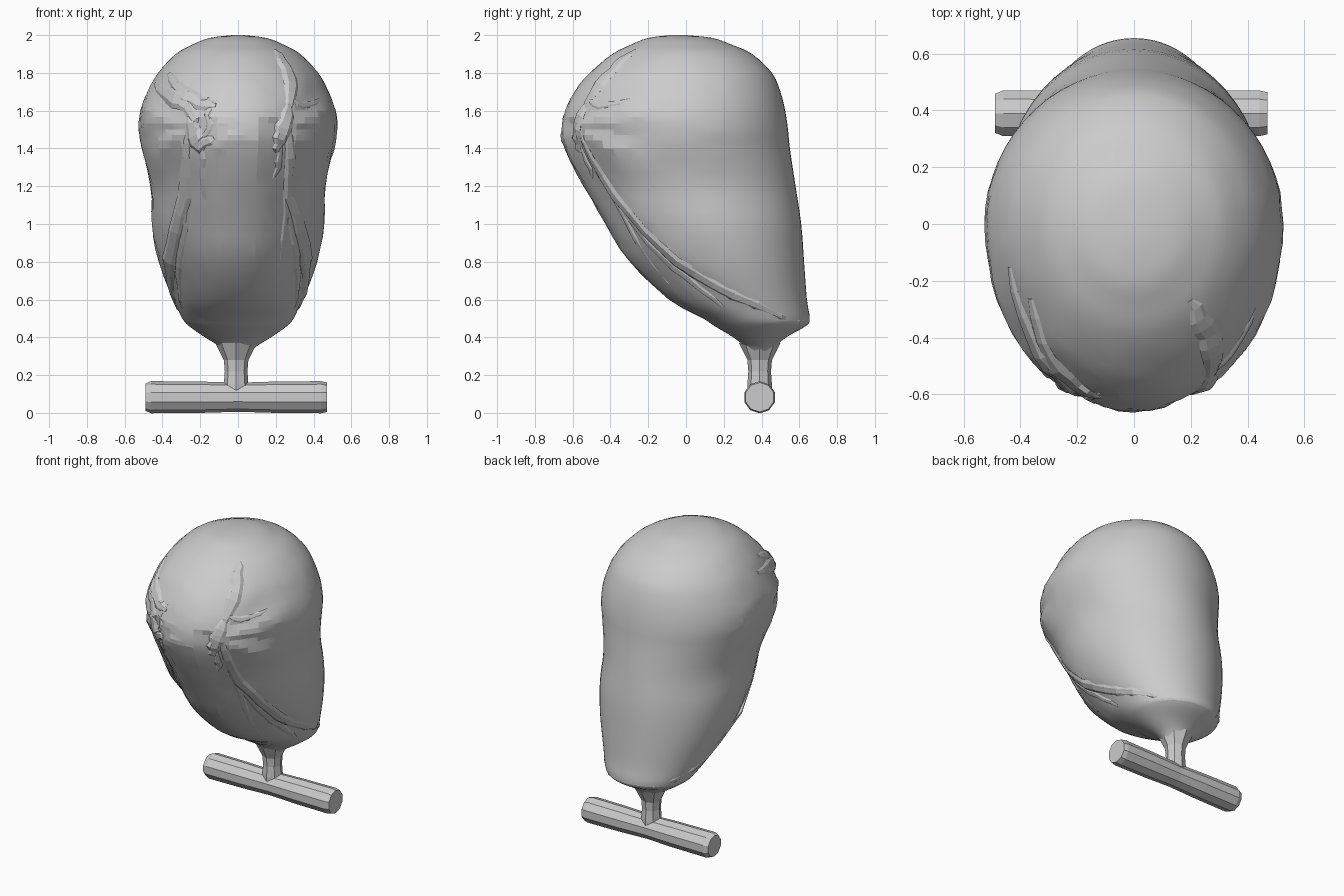
import bpy, bmesh, math, random
from mathutils import Vector
from mathutils.bvhtree import BVHTree

if "Cube" in bpy.data.objects:
    bpy.data.objects.remove(bpy.data.objects["Cube"])

random.seed(4)

# z, front y, back y, half width, y of widest point
LEVELS = [
    (2.0, -.08, .0, .03, -.04), (1.985, -.20, .14, .15, -.03), (1.95, -.29, .24, .24, -.02),
    (1.9, -.39, .35, .33, 0), (1.8, -.51, .455, .425, 0), (1.7, -.59, .50, .48, 0),
    (1.6, -.64, .525, .515, 0), (1.5, -.66, .54, .525, 0), (1.4, -.645, .55, .51, 0),
    (1.2, -.54, .58, .462, .05), (1.0, -.425, .61, .457, .12), (.8, -.30, .625, .42, .2),
    (.6, -.09, .64, .345, .3), (.5, .09, .655, .295, .37), (.46, .15, .635, .26, .39),
    (.4, .25, .53, .175, .39), (.35, .31, .475, .095, .39), (.31, .33, .45, .06, .39)]
# Hood seam seen from the side (y, z)
SEAM = [(-.58, 1.55), (-.50, 1.35), (-.30, 1.05), (-.05, .80), (.25, .62), (.60, .48)]


def spline(rows, steps):
    """Catmull-Rom samples through rows of numbers."""
    out = []
    for i in range(len(rows) - 1):
        p = [rows[max(0, min(len(rows) - 1, i + k))] for k in (-1, 0, 1, 2)]
        for s in range(steps):
            t = s / steps
            out.append(tuple(.5 * (2 * b + (c - a) * t + (2 * a - 5 * b + 4 * c - d) * t * t
                             + (3 * b - a - 3 * c + d) * t ** 3) for a, b, c, d in zip(*p)))
    return out + [tuple(rows[-1])]


def loft(name, rings, smooth=None):
    bm = bmesh.new()
    vr = [[bm.verts.new(p) for p in r] for r in rings]
    n = len(vr[0])
    for a, b in zip(vr, vr[1:]):
        for i in range(n):
            bm.faces.new((a[i], a[(i + 1) % n], b[(i + 1) % n], b[i]))
    bm.faces.new(vr[0][::-1])
    bm.faces.new(vr[-1])
    bmesh.ops.recalc_face_normals(bm, faces=bm.faces[:])
    me = bpy.data.meshes.new(name)
    bm.to_mesh(me)
    bm.free()
    ob = bpy.data.objects.new(name, me)
    bpy.context.collection.objects.link(ob)
    if smooth:
        bpy.ops.object.select_all(action='DESELECT')
        ob.select_set(True)
        bpy.context.view_layer.objects.active = ob
        bpy.ops.object.shade_smooth_by_angle(angle=math.radians(smooth))
    return ob


def seam_y(z):
    for (y0, z0), (y1, z1) in zip(SEAM, SEAM[1:]):
        if z1 <= z <= z0:
            return y0 + (y1 - y0) * (z0 - z) / (z0 - z1)
    return None


# Sack-shaped body with a recessed front panel and fanned folds
rings = []
for z, f, b, w, c in spline(LEVELS, 3):
    ring = []
    for i in range(60):
        a = 2 * math.pi * i / 60
        x, s = w * math.cos(a), math.sin(a)
        y = c + s * ((b - c) if s > 0 else (c - f))
        k = 1.0
        ys = seam_y(z)
        if ys is not None and y < ys:
            fade = max(0, min(1, (z - .5) / .2)) * max(0, min(1, (abs(x) - .1) / .15))
            k -= .045 * min(1, (ys - y) / .05) * fade
        dy, dz = y + .62, z - 1.52
        r = math.hypot(dy, dz)
        side = max(0, min(1, (abs(x) - .15) / .15))
        k += .018 * side * math.sin(9 * math.atan2(dz, dy)) * math.exp(-((r - .3) / .2) ** 2)
        if y < .2 and .45 < z < 1.9:   # crumpled front cloth
            k += random.uniform(-.006, .006)
        ring.append((x * k, c + (y - c) * k, z))
    rings.append(ring)
body = loft("sack_body", rings, 12)
bvh = BVHTree.FromPolygons([v.co for v in body.data.vertices],
                           [p.vertices for p in body.data.polygons])


def fold(name, pts, radius, origin, jitter=.008):
    """Crumpled ridge laid on the body where the rays origin(p) hit it."""
    path = []
    for p in spline(pts, 3):
        o, d = origin(p)
        hit = bvh.ray_cast(o, d)
        if hit[0]:
            path.append(hit[0])
    rings, n = [], len(path)
    for i, p in enumerate(path):
        t = (path[min(i + 1, n - 1)] - path[max(i - 1, 0)]).normalized()
        nrm = bvh.find_nearest(p)[1]
        side = t.cross(nrm).normalized()
        r = radius * (.25 + .75 * math.sin(math.pi * i / (n - 1))) * random.uniform(.8, 1.15)
        off = side * random.uniform(-jitter, jitter)
        rings.append([p + off + side * (1.9 * r * math.cos(q)) + nrm * (.7 * r * math.sin(q))
                      for q in (k * math.tau / 6 for k in range(6))])
    return loft(name, rings)


def from_front(p):
    return Vector((p[0], -3, p[1])), Vector((0, 1, 0))


# Long side seams from brow to rear hem, with a crease in front of each
for s, label in ((1, "right"), (-1, "left")):
    def from_side(p, s=s):
        return Vector((3 * s, p[0], p[1])), Vector((-s, 0, 0))
    fold("seam_" + label, SEAM, .022, from_side)
    fold("side_crease_" + label, [(-.42, 1.18), (-.2, .9), (.0, .72), (.2, .56)], .014, from_side)

# Gathered cloth around the brow
FOLDS = [
    [(-.44, 1.74), (-.36, 1.68), (-.27, 1.62), (-.22, 1.52)],
    [(-.36, 1.80), (-.30, 1.70), (-.20, 1.64), (-.12, 1.62)],
    [(-.25, 1.60), (-.24, 1.50), (-.20, 1.42), (-.13, 1.46)],
    [(.20, 1.92), (.25, 1.84), (.28, 1.74), (.27, 1.60)],
    [(.27, 1.64), (.25, 1.54), (.22, 1.45), (.20, 1.38)],
    [(-.12, 1.66), (-.16, 1.58), (-.15, 1.50), (-.20, 1.44)],
    [(-.20, 1.42), (-.19, 1.30), (-.18, 1.13)],
    [(-.27, 1.42), (-.29, 1.15), (-.28, .90)],
    [(.28, 1.66), (.34, 1.63), (.43, 1.66)],
    [(.23, 1.42), (.22, 1.33), (.19, 1.24)],
    [(.26, 1.38), (.25, 1.05), (.21, .68)],
]
for i, pts in enumerate(FOLDS):
    fold("brow_fold_%d" % i, pts, .026 if i < 5 else .011, from_front)

# Neck between body and bar
loft("neck", [[(-.01 + r * math.cos(k * math.tau / 8), .39 + r * math.sin(k * math.tau / 8), z)
               for k in range(8)]
              for z, r in ((.37, .11), (.28, .065), (.22, .06), (.15, .065), (.10, .065))])

# Cross bar with softened ends and a slight waist
loft("cross_bar", [[(x, .39 + r * math.cos((k + .5) * math.tau / 10),
                     .083 + r * math.sin((k + .5) * math.tau / 10)) for k in range(10)]
                   for x, r in ((-.49, .072), (-.46, .085), (-.2, .083), (0, .077),
                                (.2, .083), (.44, .085), (.47, .078))])
